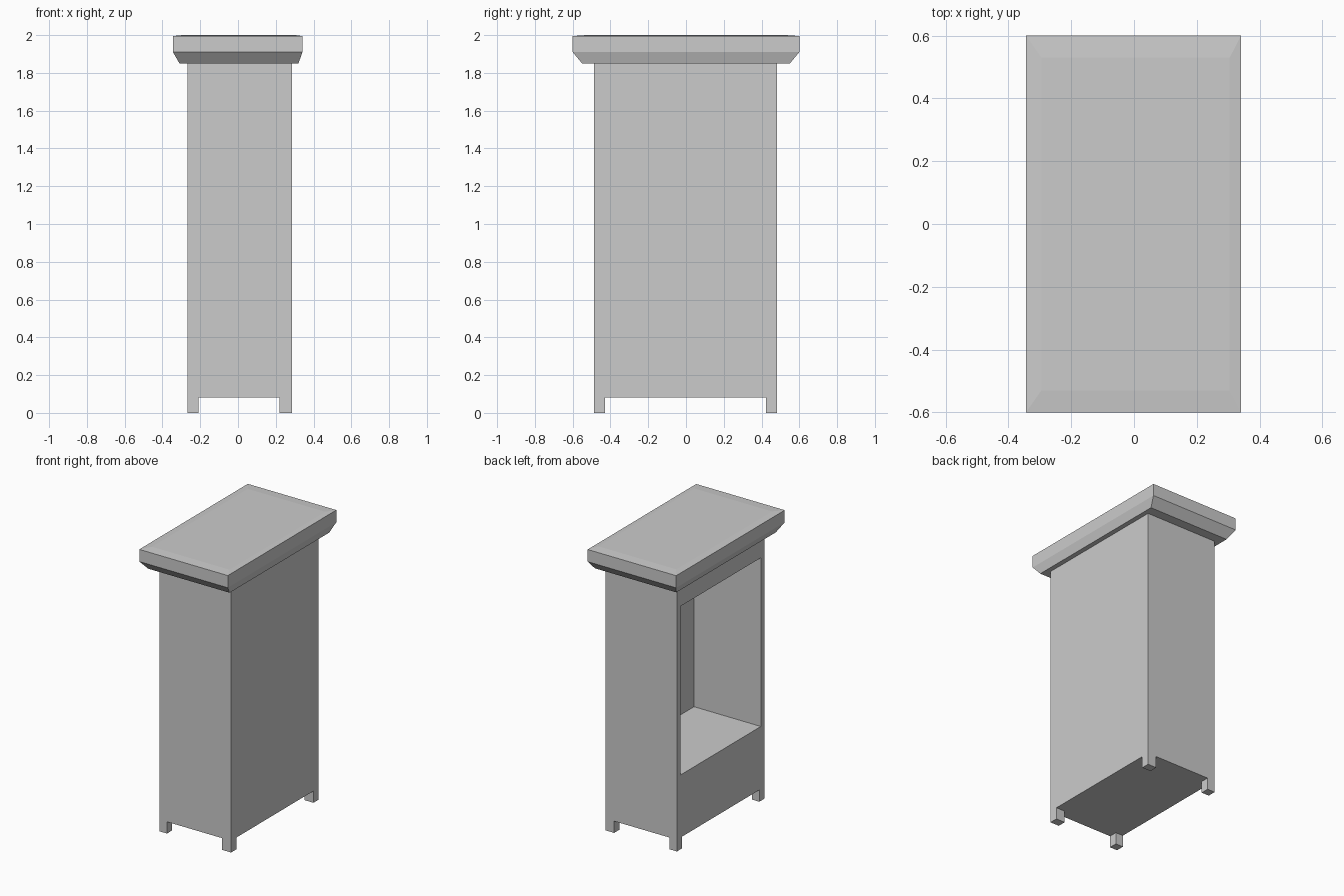
import bpy, bmesh

if "Cube" in bpy.data.objects:
    bpy.data.objects.remove(bpy.data.objects["Cube"])

# Single plain grey
grey = bpy.data.materials.new("plain_grey")
grey.use_nodes = True
colour = (0.6, 0.6, 0.6, 1)
grey.diffuse_color = colour
grey.node_tree.nodes["Principled BSDF"].inputs["Base Color"].default_value = colour


def finish(name, bm):
    bmesh.ops.recalc_face_normals(bm, faces=bm.faces)
    mesh = bpy.data.meshes.new(name)
    bm.to_mesh(mesh)
    bm.free()
    mesh.materials.append(grey)
    obj = bpy.data.objects.new(name, mesh)
    bpy.context.collection.objects.link(obj)
    return obj


def stack(layers):
    """Closed solid from rectangular layers (x0, x1, y0, y1, z)."""
    bm = bmesh.new()
    rings = [[bm.verts.new((x, y, z)) for x, y in
              ((x0, y0), (x1, y0), (x1, y1), (x0, y1))]
             for x0, x1, y0, y1, z in layers]
    for low, high in zip(rings, rings[1:]):
        for i in range(4):
            j = (i + 1) % 4
            bm.faces.new((low[i], low[j], high[j], high[i]))
    bm.faces.new(rings[0][::-1])
    bm.faces.new(rings[-1])
    bmesh.ops.recalc_face_normals(bm, faces=bm.faces)
    return bm


X0, X1, Y0, Y1 = -0.267, 0.287, -0.487, 0.482
FLOOR, TOP, LEG = 0.082, 1.85, 0.058

# Cabinet body with an open compartment on the -x side
bm = stack([(X0, X1, Y0, Y1, FLOOR), (X0, X1, Y0, Y1, TOP)])
side = min(bm.faces, key=lambda f: f.calc_center_median().x)
bmesh.ops.inset_region(bm, faces=[side], thickness=LEG)
for v in side.verts:
    v.co.z = 0.52 if v.co.z < 1 else 1.70
pocket = bmesh.ops.extrude_discrete_faces(bm, faces=[side])["faces"][0]
for v in pocket.verts:
    v.co.x = 0.25
finish("cabinet_body", bm)

# Four corner legs, flush with the body
for x, xn in ((X0, "right"), (X1 - LEG - 0.01, "left")):
    for y, yn in ((Y0, "front"), (Y1 - LEG, "back")):
        w = LEG if x < 0 else LEG + 0.01
        finish(f"{yn}_{xn}_leg", stack([(x, x + w, y, y + LEG, z) for z in (0, FLOOR)]))

# Overhanging lid: chamfered underside, upright rim, slightly raised top
finish("lid", stack([
    (-0.31, 0.32, -0.55, 0.55, TOP),
    (-0.344, 0.341, -0.6, 0.6, 1.91),
    (-0.344, 0.341, -0.6, 0.6, 1.995),
    (-0.295, 0.305, -0.53, 0.53, 2.0),
]))
